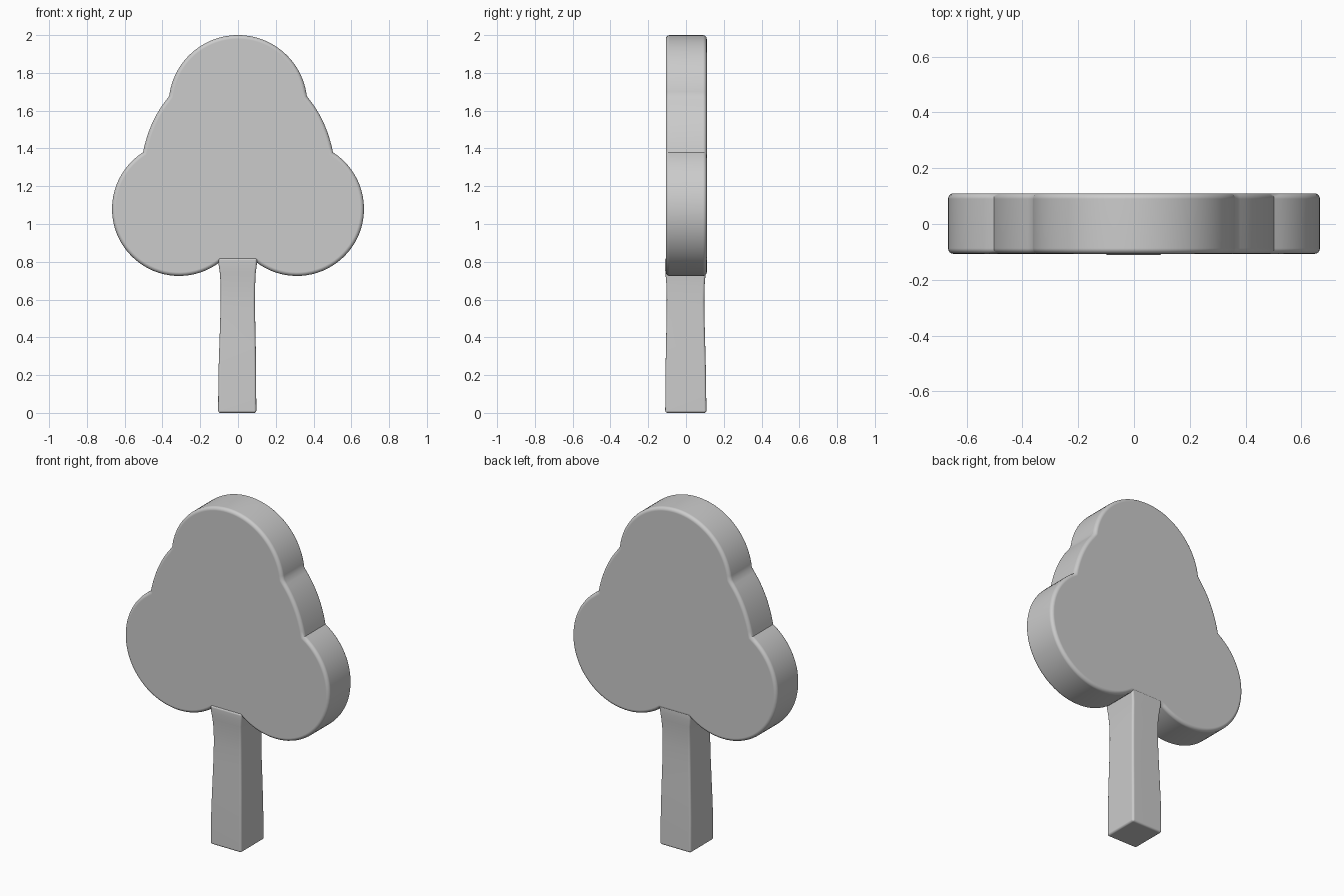
import bpy, bmesh
from math import sin, cos, radians

if "Cube" in bpy.data.objects:
    bpy.data.objects.remove(bpy.data.objects["Cube"])


def finish(name, bm, width):
    # Round the sharp rims, then shade smooth
    bmesh.ops.recalc_face_normals(bm, faces=bm.faces)
    rims = [e for e in bm.edges if e.calc_face_angle(0) > radians(75)]
    bmesh.ops.bevel(bm, geom=rims, offset=width, segments=4, profile=0.5,
                    affect='EDGES', clamp_overlap=True)
    mesh = bpy.data.meshes.new(name)
    bm.to_mesh(mesh)
    bm.free()
    obj = bpy.data.objects.new(name, mesh)
    bpy.context.collection.objects.link(obj)
    bpy.ops.object.select_all(action='DESELECT')
    bpy.context.view_layer.objects.active = obj
    obj.select_set(True)
    bpy.ops.object.shade_smooth_by_angle(angle=radians(30))
    mod = obj.modifiers.new("weighted_normals", 'WEIGHTED_NORMAL')
    mod.keep_sharp = True
    return obj


def arc(cx, cz, r, a0, a1, n):
    return [(cx + r * cos(radians(a0 + (a1 - a0) * i / n)),
             cz + r * sin(radians(a0 + (a1 - a0) * i / n))) for i in range(n + 1)]


# Crown: lower lobe, middle bulge and top lobe, mirrored across x = 0
half = arc(0.312, 1.08, 0.355, -128, 57.5, 40)
p0, p1, p2 = (0.503, 1.38), (0.466, 1.56), (0.364, 1.675)
for i in range(1, 12):
    t = i / 12
    half.append(tuple((1 - t) ** 2 * a + 2 * t * (1 - t) * b + t * t * c
                      for a, b, c in zip(p0, p1, p2)))
half += arc(0, 1.633, 0.367, 7, 90, 24)
outline = half + [(-x, z) for x, z in reversed(half[:-1])]

bm = bmesh.new()
face = bm.faces.new([bm.verts.new((x, -0.107, z)) for x, z in outline])
side = bmesh.ops.extrude_face_region(bm, geom=[face])["geom"]
bmesh.ops.translate(bm, vec=(0, 0.217, 0),
                    verts=[v for v in side if isinstance(v, bmesh.types.BMVert)])
finish("crown", bm, 0.02)

# Trunk: square section, slightly waisted below the crown
# rows are z, left, right, front, back
rows = [(0, -0.105, 0.097, -0.110, 0.108), (0.2, -0.104, 0.096, -0.109, 0.106),
        (0.35, -0.099, 0.094, -0.106, 0.102), (0.5, -0.094, 0.091, -0.103, 0.098),
        (0.6, -0.092, 0.090, -0.102, 0.097), (0.68, -0.092, 0.091, -0.104, 0.099),
        (0.74, -0.096, 0.094, -0.109, 0.104), (0.78, -0.102, 0.099, -0.112, 0.107),
        (0.82, -0.104, 0.102, -0.112, 0.107)]
bm = bmesh.new()
rings = [[bm.verts.new((x, y, z)) for x, y in ((l, f), (r, f), (r, b), (l, b))]
         for z, l, r, f, b in rows]
for low, high in zip(rings, rings[1:]):
    for i in range(4):
        j = (i + 1) % 4
        bm.faces.new((low[i], low[j], high[j], high[i]))
bm.faces.new(rings[0])
bm.faces.new(rings[-1])
finish("trunk", bm, 0.012)
